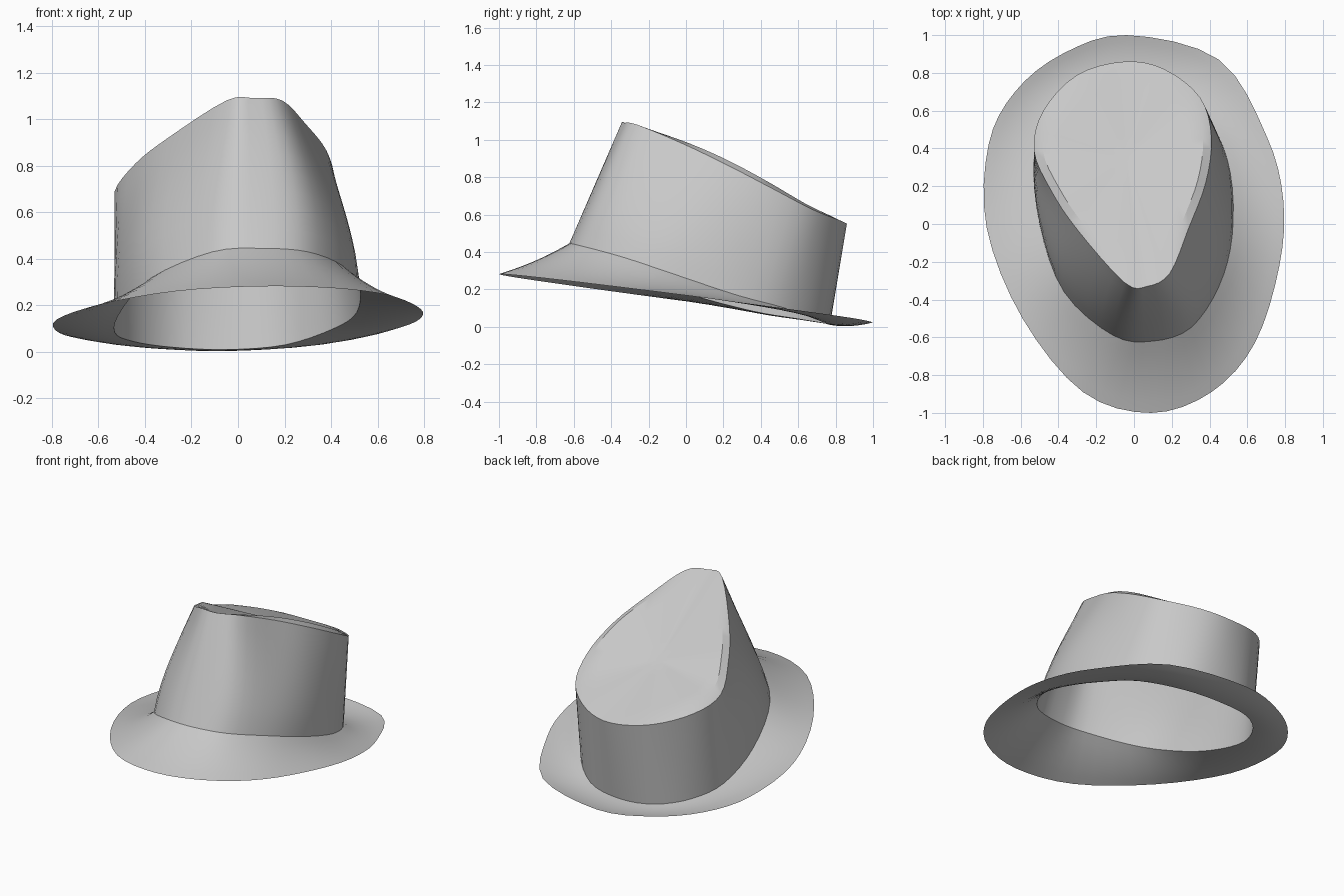
import bpy
import math
from mathutils import Vector

if "Cube" in bpy.data.objects:
    bpy.data.objects.remove(bpy.data.objects["Cube"], do_unlink=True)

grey = bpy.data.materials.new("felt_grey")
grey.use_nodes = True
colour = (0.58, 0.58, 0.58, 1)
grey.diffuse_color = colour
grey.node_tree.nodes["Principled BSDF"].inputs["Base Color"].default_value = colour


def smooth_loop(points, steps=4):
    """Resample a closed control loop with a Catmull-Rom curve."""
    points = [Vector(p) for p in points]
    count = len(points)
    result = []
    for i in range(count):
        a, b, c, d = (points[(i + k) % count] for k in (-1, 0, 1, 2))
        for step in range(steps):
            t = step / steps
            linear = (c - a) * t
            square = (2 * a - 5 * b + 4 * c - d) * t ** 2
            cubic = (3 * b - a - 3 * c + d) * t ** 3
            result.append(b + (linear + square + cubic) / 2)
    return result


def blend(first, second, rows, adjust=None):
    """Rings between two loops, with an optional bend halfway."""
    rings = []
    for row in range(rows + 1):
        s = row / rows
        ring = [p.lerp(q, s) for p, q in zip(first, second)]
        if adjust:
            ring = [adjust(p, 4 * s * (1 - s)) for p in ring]
        rings.append(ring)
    return rings


def loft(name, rings, cap=None):
    """Skin a stack of rings, closing it on a cap point if given."""
    n = len(rings[0])
    verts = [p for ring in rings for p in ring]
    faces = []
    for row in range(len(rings) - 1):
        for i in range(n):
            j = (i + 1) % n
            low, high = row * n, (row + 1) * n
            faces.append((low + i, low + j, high + j, high + i))
    if cap:
        verts.append(cap)
        last = (len(rings) - 1) * n
        faces += [(last + i, last + (i + 1) % n, len(verts) - 1) for i in range(n)]
    mesh = bpy.data.meshes.new(name)
    mesh.from_pydata([tuple(v) for v in verts], [], faces)
    mesh.materials.append(grey)
    obj = bpy.data.objects.new(name, mesh)
    bpy.context.collection.objects.link(obj)
    bpy.ops.object.select_all(action="DESELECT")
    obj.select_set(True)
    bpy.context.view_layer.objects.active = obj
    bpy.ops.object.shade_smooth_by_angle(angle=math.radians(30))


# Control loops run from the front towards the left side and round
edge_plan = [(.09, -1), (.41, -.89), (.64, -.63), (.77, -.22), (.79, .13),
             (.7, .47), (.45, .87), (-.04, 1), (-.38, .9), (-.63, .7),
             (-.77, .42), (-.78, -.02), (-.59, -.5), (-.27, -.89)]
brim_edge = smooth_loop([(x, y, .152 + .02 * x - .128 * y) for x, y in edge_plan])

# The crown seam drops in a slanted plane, below the brim edge at the back
crown_base = smooth_loop([
    (.1, -.62, .445), (.3, -.55, .43), (.45, -.33, .37), (.52, -.06, .28),
    (.51, .27, .17), (.41, .53, .1), (.2, .72, .03), (-.05, .77, .01),
    (-.28, .73, .02), (-.45, .58, .045), (-.53, .35, .085), (-.5, 0, .18),
    (-.37, -.36, .32), (-.11, -.59, .43)])

crown_rim = smooth_loop([
    (.07, -.33, 1.09), (.19, -.26, 1.08), (.29, -.02, .98), (.38, .22, .865),
    (.41, .46, .74), (.35, .67, .63), (.16, .82, .57), (-.05, .86, .55),
    (-.3, .79, .58), (-.48, .6, .63), (-.53, .39, .69), (-.44, .18, .81),
    (-.3, -.03, .92), (-.05, -.31, 1.08)])


# Brim, sagging slightly between its edge and the crown
def sag(p, amount):
    return p - Vector((0, 0, .012 * amount))


loft("brim", blend(brim_edge, crown_base, 6, sag))


# Crown wall, bulging sideways more towards the front
def bulge(p, amount):
    return p + Vector((p.x * max(.35 - p.y, 0) * .15 * amount, 0, 0))


loft("crown_wall", blend(crown_base, crown_rim, 8, bulge))

# Crown top: a raised lip along both sides round a shallow dish
centre = Vector((-.04, .35, .77))
lip = []
for p in crown_rim:
    q = p.lerp(centre, .1)
    s = min(max((p.y + .33) / 1.19, 0), 1)
    q.z += .03 * math.sin(math.pi * s)
    lip.append(q)
inner = [p.lerp(centre, .75) for p in lip]
loft("crown_top", [crown_rim] + blend(lip, inner, 4), centre)
